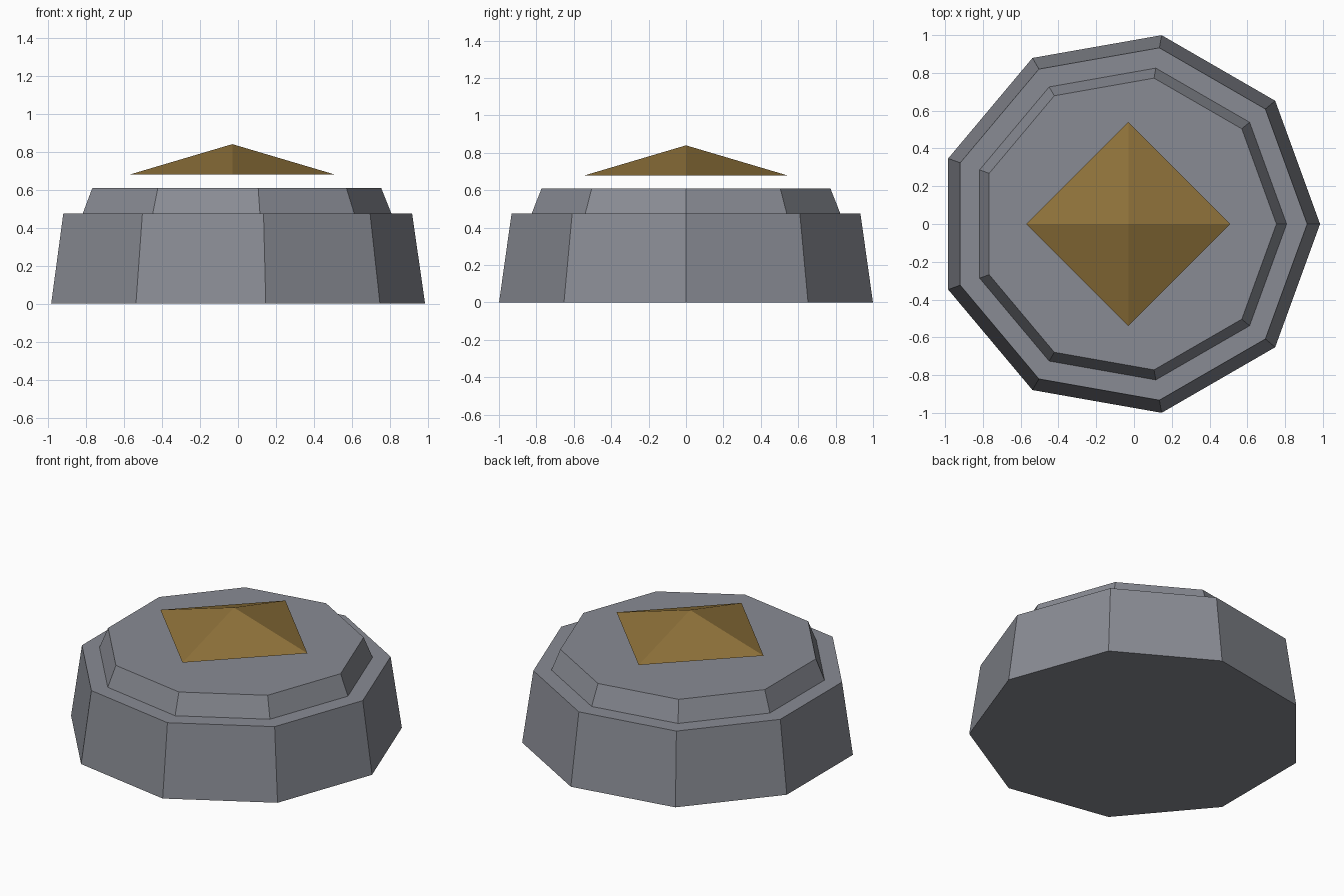
import bpy
import math

cube = bpy.data.objects.get("Cube")
if cube:
    bpy.data.objects.remove(cube, do_unlink=True)

CENTRE_X = -0.03


def make_material(name, rgb):
    mat = bpy.data.materials.new(name)
    mat.use_nodes = True
    colour = (*rgb, 1.0)
    mat.diffuse_color = colour
    mat.node_tree.nodes["Principled BSDF"].inputs["Base Color"].default_value = colour
    return mat


def tapered_prism(name, sides, r_bottom, r_top, z_bottom, z_top, mat):
    """Flat-faced frustum with one corner pointing along +x."""
    bpy.ops.mesh.primitive_cone_add(
        vertices=sides, radius1=r_bottom, radius2=r_top, depth=z_top - z_bottom,
        location=(CENTRE_X, 0, (z_bottom + z_top) / 2))
    obj = bpy.context.object
    obj.name = name
    # The primitive's first corner lies on +y
    obj.rotation_euler.z = -math.pi / 2
    bpy.ops.object.transform_apply(location=False, rotation=True, scale=False)
    obj.data.materials.append(mat)
    return obj


stone = make_material("grey stone", (0.25, 0.26, 0.295))
gold = make_material("dull gold", (0.27, 0.165, 0.042))

# Two stepped nine-sided tiers
tapered_prism("base_tier", 9, 1.015, 0.947, 0.0, 0.475, stone)
tapered_prism("upper_tier", 9, 0.838, 0.784, 0.475, 0.61, stone)

# Floating four-sided cap
tapered_prism("floating_pyramid", 4, 0.54, 0.0, 0.68, 0.84, gold)
